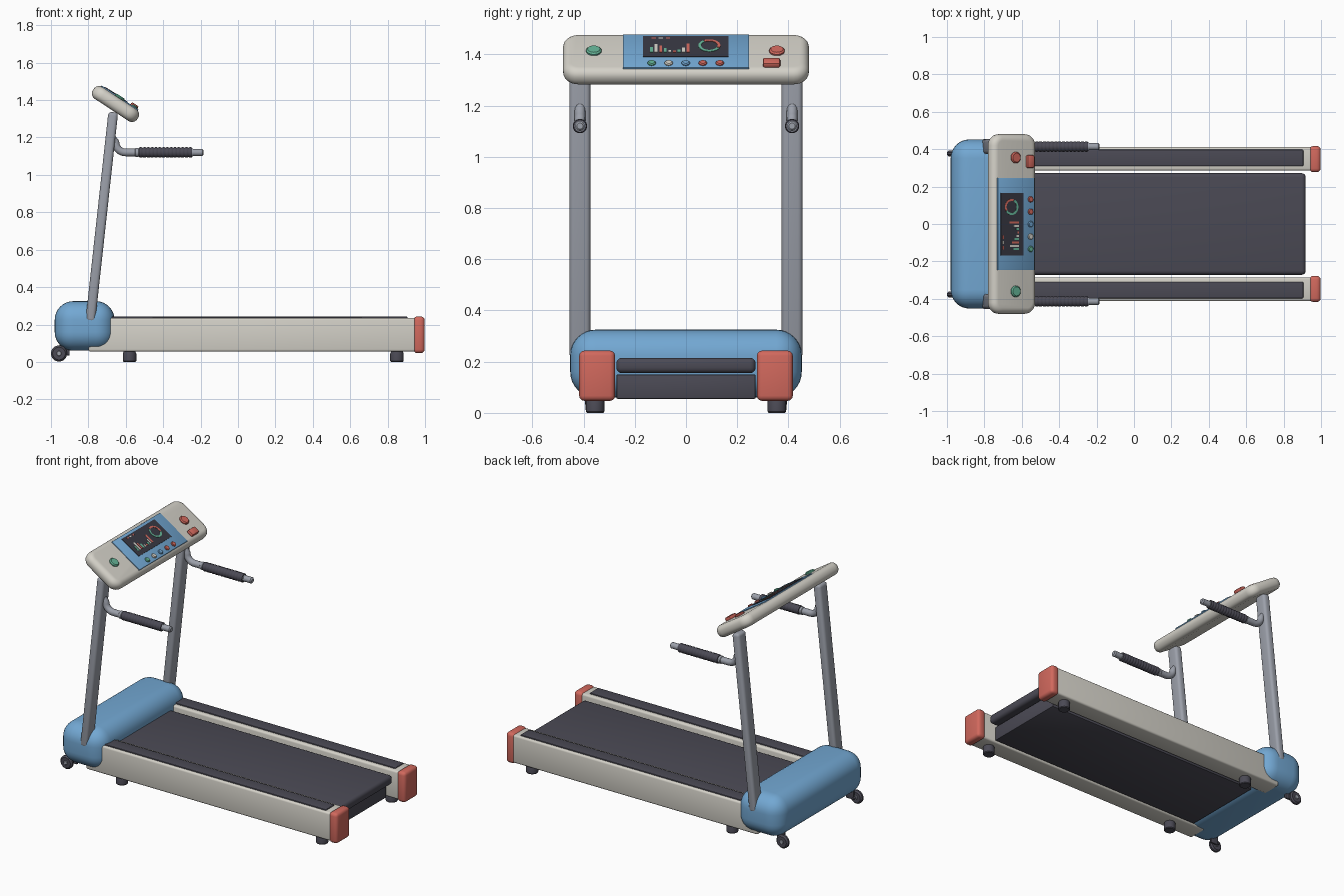
import bpy, bmesh, math
from mathutils import Matrix, Vector

cube = bpy.data.objects.get("Cube")
if cube:
    bpy.data.objects.remove(cube, do_unlink=True)


def material(name, rgb):
    m = bpy.data.materials.new(name)
    m.use_nodes = True
    m.diffuse_color = (*rgb, 1)
    m.node_tree.nodes["Principled BSDF"].inputs["Base Color"].default_value = (*rgb, 1)
    return m


CREAM = material("warm cream", (0.66, 0.64, 0.58))
BLUE = material("sky blue", (0.17, 0.39, 0.65))
DARK = material("charcoal rubber", (0.07, 0.068, 0.09))
RED = material("coral red", (0.64, 0.14, 0.11))
METAL = material("steel grey", (0.33, 0.35, 0.40))
GREEN = material("mint green", (0.13, 0.46, 0.31))
SCREEN = material("screen black", (0.04, 0.04, 0.055))


def finish(name, bm, mat, matrix=Matrix()):
    bmesh.ops.recalc_face_normals(bm, faces=bm.faces)
    bm.transform(matrix)
    mesh = bpy.data.meshes.new(name)
    bm.to_mesh(mesh)
    bm.free()
    mesh.materials.append(mat)
    obj = bpy.data.objects.new(name, mesh)
    bpy.context.collection.objects.link(obj)
    return obj


def box(name, lo, hi, mat, radius=0.0, segments=3, matrix=Matrix(), upright_radius=0.0):
    """Box between two corners; upright_radius first rounds the vertical edges."""
    bm = bmesh.new()
    lo, hi = Vector(lo), Vector(hi)
    bmesh.ops.create_cube(bm, size=1)
    bm.transform(Matrix.Translation((lo + hi) / 2) @ Matrix.Diagonal((*(hi - lo), 1)))
    if upright_radius:
        vertical = [e for e in bm.edges if abs(e.verts[0].co.z - e.verts[1].co.z) > 1e-4]
        bmesh.ops.bevel(bm, geom=vertical, offset=upright_radius, segments=6,
                        profile=0.5, affect='EDGES')
        rim = [e for e in bm.edges if abs(e.verts[0].co.z - e.verts[1].co.z) < 1e-4]
    else:
        rim = bm.edges[:]
    if radius:
        bmesh.ops.bevel(bm, geom=rim, offset=radius, segments=segments,
                        profile=0.5, affect='EDGES', clamp_overlap=True)
    return finish(name, bm, mat, matrix)


def lathe(name, profile, mat, matrix=Matrix(), sides=24):
    """Turn (radius, height) points around z and cap both ends."""
    bm = bmesh.new()
    rings = [[bm.verts.new((r * math.cos(math.tau * i / sides),
                            r * math.sin(math.tau * i / sides), h))
              for i in range(sides)] for r, h in profile]
    for a, b in zip(rings, rings[1:]):
        for i in range(sides):
            j = (i + 1) % sides
            bm.faces.new((a[i], a[j], b[j], b[i]))
    bm.faces.new(rings[0])
    bm.faces.new(rings[-1])
    return finish(name, bm, mat, matrix)


def pill(radius, height, soft):
    return [(radius - soft, 0), (radius, soft), (radius, height - soft), (radius - soft, height)]


def tube(name, points, radius, mat):
    curve = bpy.data.curves.new(name, 'CURVE')
    curve.dimensions = '3D'
    curve.bevel_depth, curve.bevel_resolution, curve.use_fill_caps = radius, 5, True
    spline = curve.splines.new('POLY')
    spline.points.add(len(points) - 1)
    for p, co in zip(spline.points, points):
        p.co = (*co, 1)
    helper = bpy.data.objects.new(name, curve)
    bpy.context.collection.objects.link(helper)
    mesh = bpy.data.meshes.new_from_object(
        helper.evaluated_get(bpy.context.evaluated_depsgraph_get()))
    bpy.data.objects.remove(helper, do_unlink=True)
    mesh.materials.clear()
    mesh.materials.append(mat)
    obj = bpy.data.objects.new(name, mesh)
    bpy.context.collection.objects.link(obj)


ALONG_X = Matrix.Rotation(math.pi / 2, 4, 'Y')
ALONG_Y = Matrix.Rotation(math.pi / 2, 4, 'X')
at = lambda x, y, z: Matrix.Translation((x, y, z))

# Motor hood, running belt and deck
box("motor_hood", (-0.98, -0.452, 0.06), (-0.66, 0.452, 0.325), BLUE, 0.1, 8)
box("running_belt", (-0.75, -0.272, 0.155), (0.918, 0.272, 0.215), DARK, 0.022, 4)
box("deck_base", (-0.7, -0.272, 0.055), (0.87, 0.272, 0.15), DARK, 0.006, 2)

# Parts repeated on both sides
for label, s in (("front", -1), ("back", 1)):
    def side_box(name, x0, x1, y0, y1, z0, z1, mat, radius):
        ys = sorted((s * y0, s * y1))
        return box(f"{label}_{name}", (x0, ys[0], z0), (x1, ys[1], z1), mat, radius)

    side_box("side_rail", -0.80, 0.95, 0.285, 0.413, 0.055, 0.236, CREAM, 0.012)
    side_box("foot_strip", -0.70, 0.905, 0.31, 0.397, 0.23, 0.243, DARK, 0.004)
    side_box("rail_end_cap", 0.938, 0.998, 0.277, 0.417, 0.047, 0.243, RED, 0.02)

    # Leaning post
    foot, top = Vector((-0.79, s * 0.414, 0.215)), Vector((-0.667, s * 0.414, 1.335))
    lean = (top - foot).to_track_quat('Z', 'Y').to_matrix().to_4x4()
    lean = Matrix.Rotation(math.atan2(top.x - foot.x, top.z - foot.z), 4, 'Y')
    box(f"{label}_post", (-0.026, -0.041, 0), (0.026, 0.041, (top - foot).length), METAL,
        0.018, 4, Matrix.Translation(foot) @ lean)

    # Handlebar with a bend, a ribbed grip and a bare tip
    y = s * 0.414
    bend = [(-0.60 - 0.055 * math.sin(t * math.pi / 16), y,
             1.175 - 0.055 * math.cos(t * math.pi / 16)) for t in range(8, -1, -1)]
    tube(f"{label}_handlebar", [(-0.68, y, 1.205)] + bend + [(-0.24, y, 1.12)], 0.021, METAL)
    lathe(f"{label}_handle_collar", pill(0.024, 0.02, 0.003), METAL,
          at(-0.55, y, 1.12) @ ALONG_X)
    ribs = 14
    step = 0.285 / ribs
    grip = [(0.02, 0)]
    for i in range(ribs):
        grip += [(0.025, i * step + 0.001), (0.028, (i + 0.3) * step),
                 (0.028, (i + 0.7) * step), (0.025, (i + 1) * step - 0.001)]
    lathe(f"{label}_hand_grip", grip + [(0.02, 0.285)], DARK, at(-0.53, y, 1.12) @ ALONG_X)
    lathe(f"{label}_handle_tip", pill(0.019, 0.066, 0.007), METAL,
          at(-0.25, y, 1.12) @ ALONG_X)

    # Feet and transport wheel
    for end, x in (("rear", -0.58), ("step_end", 0.85)):
        lathe(f"{label}_{end}_foot", [(0.032, 0), (0.036, 0.005), (0.036, 0.045), (0.03, 0.06)],
              DARK, at(x, s * 0.355, 0))
    lathe(f"{label}_wheel", pill(0.043, 0.03, 0.009), DARK,
          at(-0.957, s * 0.377 + 0.015, 0.045) @ ALONG_Y)
    lathe(f"{label}_wheel_hub", pill(0.013, 0.036, 0.002), METAL,
          at(-0.957, s * 0.377 + 0.018, 0.045) @ ALONG_Y)
    side_box("wheel_bracket", -0.955, -0.90, 0.345, 0.358, 0.035, 0.12, DARK, 0.004)
    lathe(f"{label}_wheel_axle", pill(0.007, 0.04, 0.001), DARK,
          at(-0.957, s * 0.36 + 0.02, 0.045) @ ALONG_Y)

# Tilted console: local x runs down the slope, local z is its face normal
TILT = at(-0.655, 0, 1.379) @ Matrix.Rotation(math.radians(33.3), 4, 'Y')
FACE = 0.0375
box("console_body", (-0.142, -0.48, -FACE), (0.142, 0.48, FACE), CREAM, 0.034, 6, TILT, 0.06)


def plate(name, x0, x1, y0, y1, base, thick, mat, radius=0.0):
    box(name, (x0, y0, FACE + base), (x1, y1, FACE + base + thick), mat, radius, 2, TILT)


plate("console_panel", -0.116, 0.12, -0.246, 0.246, -0.004, 0.009, BLUE, 0.002)
plate("display_screen", -0.098, 0.047, -0.168, 0.166, 0.004, 0.004, SCREEN)

# Bar chart and status dashes on the display
heights = (0.036, 0.058, 0.045, 0.03, 0.016, 0.01, 0.018, 0.034, 0.062)
for i, h in enumerate(heights):
    y = -0.14 + i * 0.0178
    plate(f"chart_bar_{i}", 0.018 - h, 0.018, y, y + 0.011, 0.007, 0.003,
          (GREEN, CREAM, RED)[i % 3])
for i, mat in enumerate((RED, CREAM, RED)):
    y = -0.135 + i * 0.028
    plate(f"status_dash_{i}", -0.087, -0.08, y, y + 0.017, 0.007, 0.003, mat)


# Ring gauge made of two flat arcs
def arc(name, a0, a1, mat):
    bm = bmesh.new()
    n = 20
    pairs = []
    for i in range(n + 1):
        a = math.radians(a0 + (a1 - a0) * i / n)
        pairs.append([bm.verts.new((-0.03 - r * math.sin(a), 0.091 + r * math.cos(a),
                                    FACE + 0.01)) for r in (0.032, 0.043)])
    for (a, b), (c, d) in zip(pairs, pairs[1:]):
        bm.faces.new((a, b, d, c))
    solid = bmesh.ops.extrude_face_region(bm, geom=bm.faces[:])["geom"]
    bmesh.ops.translate(bm, vec=(0, 0, -0.003),
                        verts=[v for v in solid if isinstance(v, bmesh.types.BMVert)])
    finish(name, bm, mat, TILT)


arc("gauge_red_arc", -20, 120, RED)
arc("gauge_green_arc", 125, 335, GREEN)

# Buttons and safety clip
for i, mat in enumerate((GREEN, CREAM, BLUE, RED, RED)):
    lathe(f"small_button_{i}", pill(0.016, 0.012, 0.004), mat,
          TILT @ at(0.093, -0.134 + i * 0.0665, FACE + 0.002))
for name, y, mat in (("start_button", -0.36, GREEN), ("stop_button", 0.355, RED)):
    lathe(name, pill(0.03, 0.018, 0.006), mat, TILT @ at(0, y, FACE - 0.005))
plate("safety_clip", 0.068, 0.112, 0.3, 0.368, -0.006, 0.026, RED, 0.008)

# Smooth shading with crisp edges
bpy.ops.object.select_all(action='DESELECT')
for obj in bpy.context.collection.objects:
    if obj.type == 'MESH':
        obj.select_set(True)
        bpy.context.view_layer.objects.active = obj
bpy.ops.object.shade_smooth_by_angle(angle=math.radians(35))
